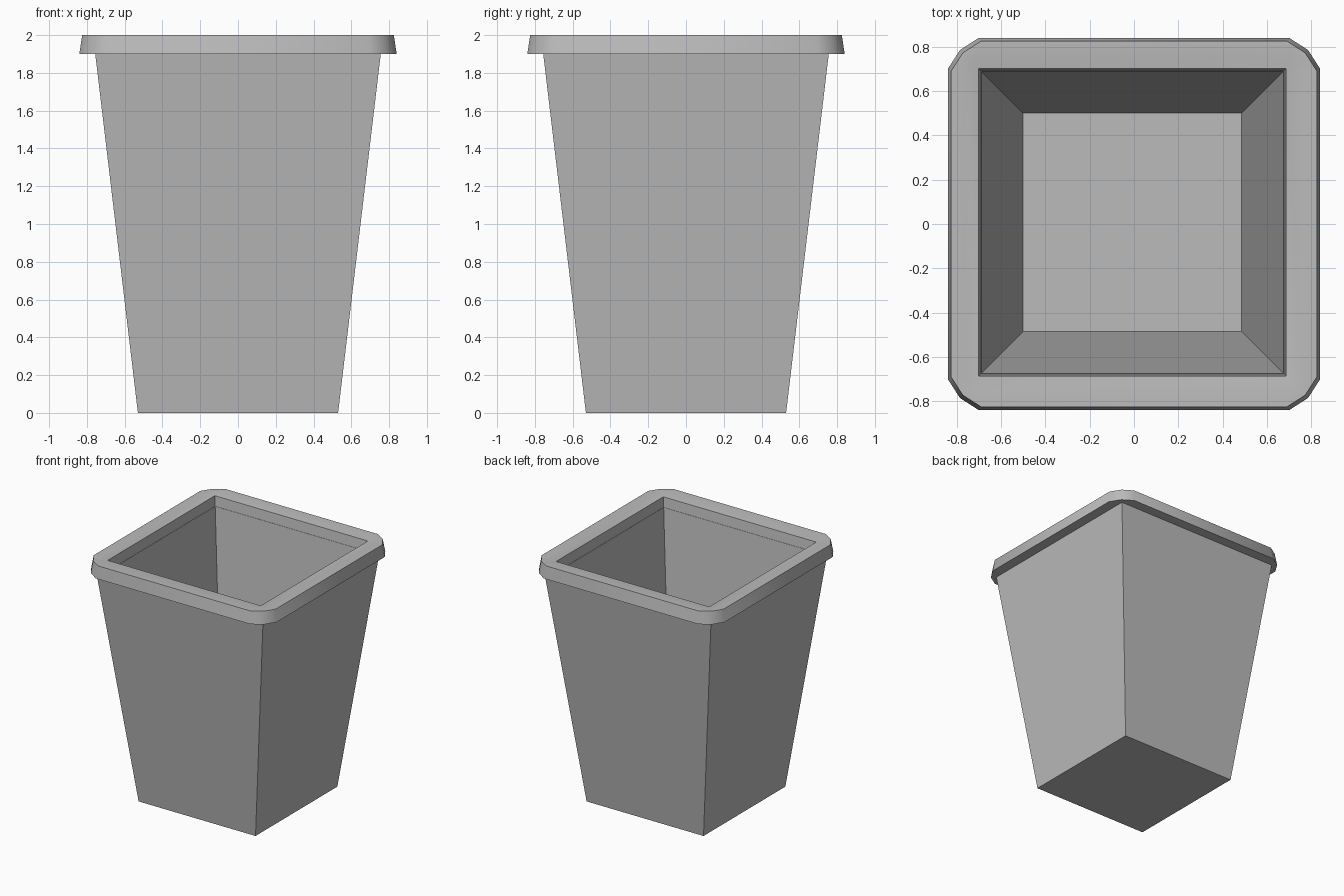
import bpy, bmesh, math

cube = bpy.data.objects.get("Cube")
if cube:
    bpy.data.objects.remove(cube)

grey = bpy.data.materials.new("grey_plastic")
grey.use_nodes = True
colour = (0.5, 0.5, 0.5, 1)
grey.diffuse_color = colour
grey.node_tree.nodes["Principled BSDF"].inputs["Base Color"].default_value = colour


def ring(bm, half, z, cut=0, shift=0):
    """Square ring with corners rounded by two segments."""
    quarter = [(half, half - cut), (half - 0.39 * cut, half - 0.39 * cut), (half - cut, half)]
    verts = []
    for turn in range(4):
        c, s = round(math.cos(turn * math.pi / 2)), round(math.sin(turn * math.pi / 2))
        for x, y in quarter:
            verts.append(bm.verts.new((x * c - y * s - shift, x * s + y * c + shift, z)))
    return verts


def loft(name, profile, closed):
    """Joins rings (half width, height, corner cut, shift); caps both ends if not closed."""
    bm = bmesh.new()
    rings = [ring(bm, *row) for row in profile]
    pairs = list(zip(rings, rings[1:]))
    if closed:
        pairs.append((rings[-1], rings[0]))
    for a, b in pairs:
        for i in range(len(a)):
            j = (i + 1) % len(a)
            bm.faces.new((a[i], a[j], b[j], b[i]))
    if not closed:
        bm.faces.new(rings[0][::-1])
        bm.faces.new(rings[-1])
    bmesh.ops.remove_doubles(bm, verts=bm.verts, dist=0.0005)
    bmesh.ops.recalc_face_normals(bm, faces=bm.faces)
    mesh = bpy.data.meshes.new(name)
    bm.to_mesh(mesh)
    bm.free()
    mesh.materials.append(grey)
    obj = bpy.data.objects.new(name, mesh)
    bpy.context.collection.objects.link(obj)
    return obj


# Tapered square bin with a hollow inside and a floor
loft("bin_body", [(0.53, 0), (0.757, 1.91), (0.682, 1.91, 0, 0.007), (0.493, 0.1, 0, 0.007)], False)

# Overhanging rim with rounded outer corners and a square opening
rim = loft("bin_rim", [(0.84, 1.9, 0.14), (0.825, 2, 0.135), (0.76, 2, 0.06, 0.003),
                       (0.694, 1.99, 0, 0.007), (0.683, 1.9, 0, 0.007)], True)
bpy.ops.object.select_all(action="DESELECT")
rim.select_set(True)
bpy.context.view_layer.objects.active = rim
bpy.ops.object.shade_smooth_by_angle(angle=math.radians(40))
